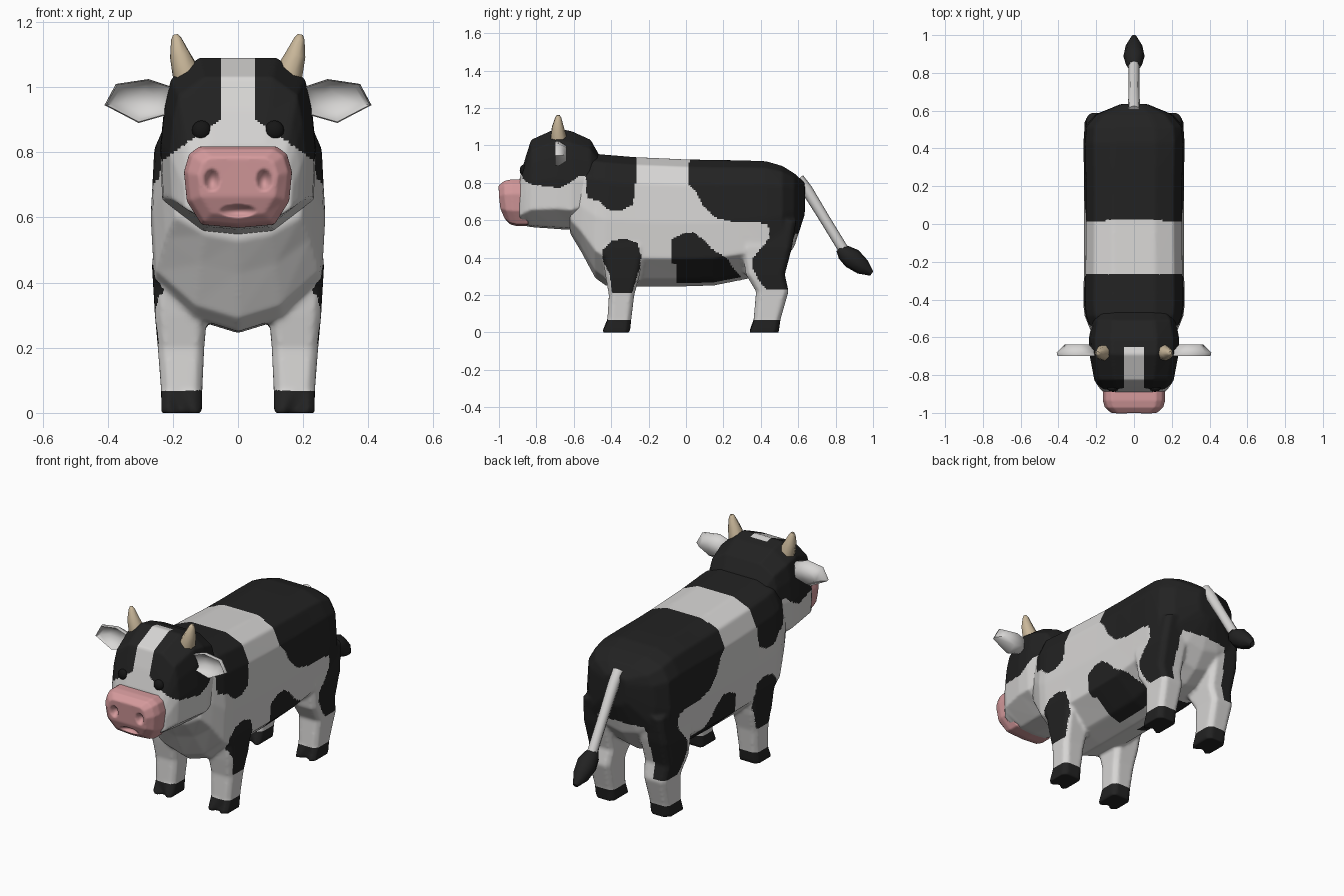
import bpy, bmesh, math
from mathutils import Vector

if "Cube" in bpy.data.objects:
    bpy.data.objects.remove(bpy.data.objects["Cube"])


def material(name, rgb):
    m = bpy.data.materials.new(name)
    m.diffuse_color = (*rgb, 1)
    m.use_nodes = True
    m.node_tree.nodes["Principled BSDF"].inputs["Base Color"].default_value = m.diffuse_color
    return m


WHITE = material("white hide", (0.68, 0.67, 0.66))
BLACK = material("black hide", (0.016, 0.016, 0.016))
PINK = material("pink muzzle", (0.66, 0.32, 0.33))
HORN = material("horn tan", (0.58, 0.47, 0.32))
EYE = material("eye black", (0.008, 0.008, 0.008))


def loft(bm, rings):
    """Skin a list of equal-length rings and cap both ends."""
    vs = [[bm.verts.new(p) for p in r] for r in rings]
    n = len(vs[0])
    for a, b in zip(vs, vs[1:]):
        for i in range(n):
            j = (i + 1) % n
            bm.faces.new((a[i], a[j], b[j], b[i]))
    bm.faces.new(vs[0])
    bm.faces.new(vs[-1])


def finish(bm, name, mats, angle=40):
    bmesh.ops.recalc_face_normals(bm, faces=bm.faces)
    me = bpy.data.meshes.new(name)
    bm.to_mesh(me)
    bm.free()
    for m in mats:
        me.materials.append(m)
    me.shade_smooth()
    me.set_sharp_from_angle(angle=math.radians(angle))
    ob = bpy.data.objects.new(name, me)
    bpy.context.scene.collection.objects.link(ob)
    return ob


def fuse(ob, voxel, smooth):
    """Union overlapping shells into one soft-edged skin, fine enough to paint."""
    r = ob.modifiers.new("remesh", 'REMESH')
    r.mode, r.voxel_size, r.use_smooth_shade = 'VOXEL', voxel, True
    s = ob.modifiers.new("smooth", 'SMOOTH')
    s.factor, s.iterations = 0.5, smooth
    bpy.context.view_layer.update()
    ev = ob.evaluated_get(bpy.context.evaluated_depsgraph_get())
    me = bpy.data.meshes.new_from_object(ev)
    mats = list(ob.data.materials)
    ob.modifiers.clear()
    ob.data = me
    me.materials.clear()
    for m in mats:
        me.materials.append(m)
    me.shade_smooth()


def paint(ob, rule):
    for p in ob.data.polygons:
        p.material_index = 1 if rule(p.center, p.normal) else 0


def inside(poly, y, z):
    hit = False
    for (y1, z1), (y2, z2) in zip(poly, poly[1:] + poly[:1]):
        if (z1 > z) != (z2 > z) and y < y1 + (z - z1) * (y2 - y1) / (z2 - z1):
            hit = not hit
    return hit


def mirrored(half):
    """Close a half outline running from the centre top to the centre bottom."""
    return half + [(-x, z) for x, z in half[-2:0:-1]]


def sections(shape, table):
    return [[(x * w, y, zb + f * (zt - zb)) for x, f in mirrored(shape)]
            for y, zt, zb, w in table]


def tube(bm, path, radii, n=8):
    rings = []
    for i, p in enumerate(path):
        d = Vector(path[min(i + 1, len(path) - 1)]) - Vector(path[max(i - 1, 0)])
        u = d.cross(Vector((0, 1, 0.3))).normalized() if abs(d.x) > 1e-4 else Vector((1, 0, 0))
        v = d.cross(u).normalized()
        rings.append([Vector(p) + radii[i] * (u * math.cos(t) + v * math.sin(t))
                      for t in (2 * math.pi * k / n for k in range(n))])
    loft(bm, rings)


# Body and legs: trunk loft plus four leg lofts fused together
bm = bmesh.new()
trunk = [(0, 1), (.42, 1), (.8, .94), (.96, .8), (1, .5), (.96, .22), (.5, .06), (0, 0)]
loft(bm, sections(trunk, [
    (-.62, .86, .53, .20), (-.56, .92, .43, .232), (-.485, .955, .29, .262),
    (-.43, .95, .25, .268), (-.27, .937, .245, .266), (0, .925, .245, .264),
    (.15, .922, .25, .264), (.30, .92, .28, .266), (.43, .915, .31, .268),
    (.515, .89, .37, .262), (.58, .85, .46, .205), (.635, .80, .63, .07)]))
front_leg = [(0, .11, .235, -.452, -.30), (.07, .11, .236, -.42, -.293), (.2, .104, .246, -.412, -.277),
             (.3, .095, .255, -.43, -.25), (.45, .09, .264, -.45, -.22), (.6, .1, .25, -.42, -.25)]
rear_leg = [(0, .11, .235, .335, .495), (.07, .11, .236, .362, .505), (.22, .104, .246, .375, .548),
            (.31, .095, .256, .32, .528), (.45, .09, .262, .30, .565), (.6, .1, .25, .32, .59)]
for leg in (front_leg, rear_leg):
    for s in (1, -1):
        rings = []
        for i, (z, x0, x1, y0, y1) in enumerate(leg):
            c, cleft = .022, (.028 if i == 0 else 0)
            rings.append([(s * x, y, z) for x, y in (
                (x0, y0 + c), (x0 + c, y0), ((x0 + x1) / 2, y0 + cleft), (x1 - c, y0),
                (x1, y0 + c), (x1, y1 - c), (x1 - c, y1), (x0 + c, y1), (x0, y1 - c))])
        loft(bm, rings)
body = finish(bm, "body_and_legs", [WHITE, BLACK])
fuse(body, .009, 4)

# Hide patches as side-view outlines, the same on both flanks
shoulder = [(-.7, 1.1), (-.262, 1.1), (-.265, .84), (-.283, .684), (-.353, .647), (-.417, .658),
            (-.46, .70), (-.53, .722), (-.535, .829), (-.7, .84)]
foreleg = [(-.444, .444), (-.396, .487), (-.326, .503), (-.262, .481), (-.24, .417), (-.246, .348),
           (-.29, .21), (-.395, .208), (-.406, .31), (-.444, .38)]
belly = [(-.075, .497), (-.02, .53), (.043, .535), (.096, .492), (.14, .444), (.22, .396),
         (.25, .348), (.3, .29), (.3, .2), (-.053, .2), (-.053, .364), (-.08, .37)]
rump = [(.03, 1.1), (.015, .86), (.016, .79), (.05, .754), (.09, .684), (.155, .615), (.235, .594),
        (.44, .583), (.444, .508), (.42, .47), (.358, .4), (.353, .348), (.385, .283),
        (.428, .23), (.6, .23), (.7, .6), (.7, 1.1)]


def body_rule(c, n):
    y, z, ax = c.y, c.z, abs(c.x)
    if z < .07:
        return True
    out = n.x * (1 if c.x > 0 else -1)
    if inside(shoulder, y, z):
        return True
    if inside(foreleg, y, z):
        return ax > .17 and out > .3
    if inside(belly, y, z):
        return ax > .06
    return inside(rump, y, z) and (z > .53 or ax > .15 + .1 * (.53 - z))


paint(body, body_rule)

# Head: loft from brow to neck, with white blaze and jaw
bm = bmesh.new()
skull = [(0, 1), (.5, 1), (.87, .88), (.95, .72), (1, .5), (.97, .2), (.45, .02), (0, 0)]
loft(bm, sections(skull, [
    (-.89, .82, .575, .165), (-.86, .93, .57, .19), (-.828, 1.03, .563, .21),
    (-.69, 1.092, .553, .236), (-.61, 1.075, .548, .24), (-.51, 1.03, .6, .222),
    (-.465, .95, .66, .19)]))
head = finish(bm, "head", [WHITE, BLACK])
fuse(head, .008, 3)
mask = [(-1, .82), (-.89, .815), (-.86, .80), (-.7, .76), (-.62, .80), (-.57, .84), (-.4, .84),
        (-.4, 1.2), (-1, 1.2)]
paint(head, lambda c, n: inside(mask, c.y, c.z) and (
    c.y > -.65 or abs(c.x) > .05 + 1.4 * max(0, .905 - c.z)))

# Muzzle: rounded snout with dented nostrils and mouth
bm = bmesh.new()
snout = mirrored([(0, .818), (.118, .818), (.15, .795), (.166, .74), (.157, .65), (.112, .578), (0, .568)])
loft(bm, [[(x * s, y + .3 * max(0, .68 - z), .7 + (z - .7) * s) for x, z in snout]
          for y, s in ((-.87, 1), (-.935, 1), (-.972, .93), (-1.002, .72))])
muzzle = finish(bm, "muzzle", [PINK])
fuse(muzzle, .006, 3)
for v in muzzle.data.vertices:
    if v.co.y < -.92:
        for cx, cz, rx, rz in ((.08, .715, .024, .034), (0, .62, .055, .02)):
            d = ((abs(v.co.x) - cx) / rx) ** 2 + ((v.co.z - cz) / rz) ** 2
            if d < 1:
                v.co.y += .028 * (1 - d)

# Ears, horns and eyes, one of each per side
ear = [(.2, 1.0), (.275, 1.025), (.375, 1.01), (.41, .945), (.305, .89), (.2, .92)]
for s, side in ((1, "left"), (-1, "right")):
    bm = bmesh.new()
    loft(bm, [[(s * (.3 + (x - .3) * k), y, .957 + (z - .957) * k) for x, z in ear]
              for k, y in ((.45, -.655), (.8, -.68), (.95, -.7), (1, -.68), (.6, -.638))])
    finish(bm, "ear_" + side, [WHITE], 60)

    bm = bmesh.new()
    tube(bm, [(s * .15, -.68, 1.01), (s * .16, -.682, 1.05), (s * .178, -.685, 1.1),
              (s * .189, -.683, 1.148), (s * .192, -.683, 1.162)], [.046, .043, .032, .017, .008], 7)
    finish(bm, "horn_" + side, [HORN], 60)

    bm = bmesh.new()
    bmesh.ops.create_uvsphere(bm, u_segments=14, v_segments=8, radius=.03)
    bmesh.ops.scale(bm, vec=(1, .7, 1), verts=bm.verts)
    bmesh.ops.translate(bm, vec=(s * .112, -.868, .868), verts=bm.verts)
    finish(bm, "eye_" + side, [EYE])

# Tail and its dark tuft
bm = bmesh.new()
tube(bm, [(0, .6, .82), (0, .645, .765), (0, .74, .61), (0, .85, .43)], [.033, .031, .028, .028])
finish(bm, "tail", [WHITE], 60)
bm = bmesh.new()
tube(bm, [(0, .822, .452), (0, .845, .428), (0, .888, .396), (0, .945, .35), (0, .993, .315)],
     [.024, .043, .056, .044, .014])
finish(bm, "tail_tuft", [BLACK], 60)
